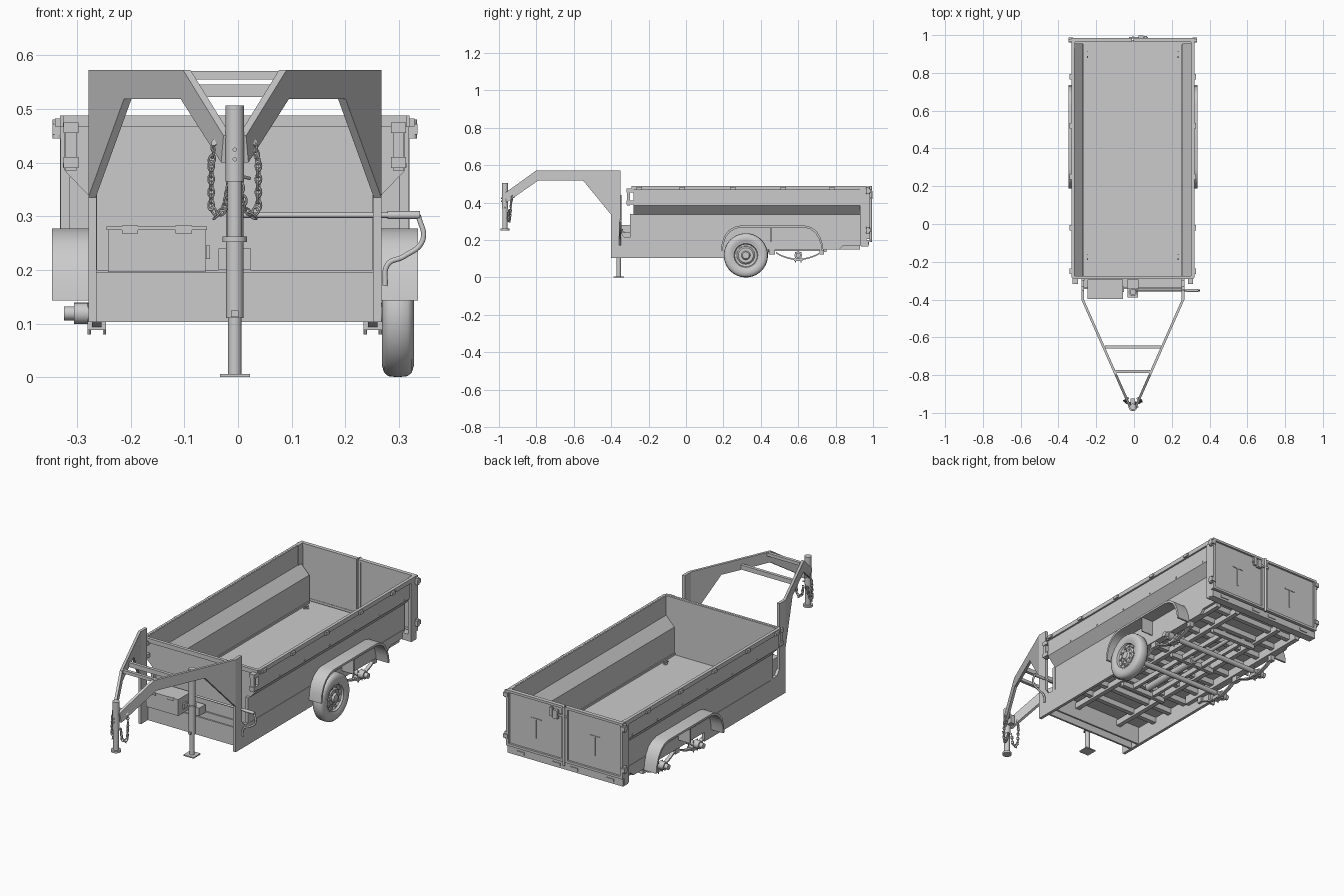
import bpy, bmesh, math
from mathutils import Vector, Matrix

if "Cube" in bpy.data.objects:
    bpy.data.objects.remove(bpy.data.objects["Cube"])

CX = -0.006  # body centre line (spare clearance for the crank on the right)


def finish(name, bm, smooth=False):
    bmesh.ops.recalc_face_normals(bm, faces=bm.faces)
    me = bpy.data.meshes.new(name)
    bm.to_mesh(me)
    bm.free()
    ob = bpy.data.objects.new(name, me)
    bpy.context.collection.objects.link(ob)
    ob.location.x = CX
    if smooth:
        bpy.ops.object.select_all(action='DESELECT')
        ob.select_set(True)
        bpy.context.view_layer.objects.active = ob
        bpy.ops.object.shade_smooth_by_angle(angle=math.radians(35))
    return ob


def add_box(bm, x0, x1, y0, y1, z0, z1):
    m = Matrix.Translation(((x0 + x1) / 2, (y0 + y1) / 2, (z0 + z1) / 2)) @ Matrix.Diagonal((x1 - x0, y1 - y0, z1 - z0, 1))
    bmesh.ops.create_cube(bm, size=1, matrix=m)


def add_cyl(bm, a, b, r, n=20):
    a, b = Vector(a), Vector(b)
    m = Matrix.Translation((a + b) / 2) @ (b - a).to_track_quat('Z', 'Y').to_matrix().to_4x4()
    bmesh.ops.create_cone(bm, cap_ends=True, segments=n, radius1=r, radius2=r, depth=(b - a).length, matrix=m)


def add_prism(bm, pts, vec):
    vec = Vector(vec)
    lo = [bm.verts.new(p) for p in pts]
    hi = [bm.verts.new(Vector(p) + vec) for p in pts]
    bm.faces.new(lo)
    bm.faces.new(hi)
    for i in range(len(lo)):
        j = (i + 1) % len(lo)
        bm.faces.new((lo[i], lo[j], hi[j], hi[i]))


def boxes(name, items):
    bm = bmesh.new()
    for b in items:
        add_box(bm, *b)
    return finish(name, bm)


def cyls(name, items, n=20):
    bm = bmesh.new()
    for c in items:
        add_cyl(bm, *c, n)
    return finish(name, bm, True)


def pipe(name, pts, r):
    cu = bpy.data.curves.new(name, 'CURVE')
    cu.dimensions, cu.bevel_depth, cu.bevel_resolution, cu.use_fill_caps = '3D', r, 3, True
    sp = cu.splines.new('BEZIER')
    sp.bezier_points.add(len(pts) - 1)
    for bp, p in zip(sp.bezier_points, pts):
        bp.co = p
        bp.handle_left_type = bp.handle_right_type = 'AUTO'
    ob = bpy.data.objects.new(name, cu)
    bpy.context.collection.objects.link(ob)
    ob.location.x = CX


def lathe_x(name, prof, x, y, z, n=48):
    bm = bmesh.new()
    vs = [bm.verts.new((px, 0, pr)) for px, pr in prof]
    es = [bm.edges.new(e) for e in zip(vs, vs[1:])]
    bmesh.ops.spin(bm, geom=vs + es, cent=(0, 0, 0), axis=(1, 0, 0), angle=math.tau, steps=n)
    bmesh.ops.remove_doubles(bm, verts=bm.verts, dist=1e-5)
    bmesh.ops.translate(bm, verts=bm.verts, vec=(x, y, z))
    return finish(name, bm, True)


# bin walls, stepped outwards half way up
outer = [(.271, .2), (.271, .337), (.317, .385), (.317, .487)]
inner = [(.309, .487), (.309, .388), (.263, .340), (.263, .2)]
for s, side in ((1, "right"), (-1, "left")):
    bm = bmesh.new()
    add_prism(bm, [(s * x, -.275, z) for x, z in outer + inner], (0, 1.23, 0))
    finish(side + "_bin_wall", bm)
bm = bmesh.new()
add_prism(bm, [(x, -.282, z) for x, z in outer] + [(-x, -.282, z) for x, z in outer[::-1]], (0, .008, 0))
finish("bin_front_wall", bm)
boxes("bin_floor", [(-.266, .266, -.276, .96, .193, .2)])
boxes("bin_top_rails", [(s * .32 - .006, s * .32 + .006, -.282, .96, .466, .488) for s in (-1, 1)]
      + [(-.32, .32, -.292, -.281, .466, .488)])

# tie-down rings in the floor and hooks along the rails
bm = bmesh.new()
for x in (-.24, .24):
    for y in (-.17, .9):
        add_cyl(bm, (x, y, .199), (x, y, .204), .012)
        add_box(bm, x - .003, x + .003, y - .02, y + .012, .203, .209)
finish("floor_tie_downs", bm, True)
ys = (-.25, -.02, .25, .52, .78)
boxes("rail_hooks", [(min(s * .322, s * .335), max(s * .322, s * .335), y - .014, y + .014, .467, .482) for s in (-1, 1) for y in ys])
cyls("side_rivets", [((s * .315, y, z), (s * .320, y, z), .004)
     for s in (-1, 1) for z in (.395,) for y in [-.11 + .2 * i for i in range(6)]], 10)

# front corner posts of the bin with hinge blocks
boxes("front_corner_posts", [(s * .305 - .01, s * .305 + .01, -.315, -.3, .385, .47) for s in (-1, 1)]
      + [(s * .305 - .014, s * .305 + .014, -.318, -.28, z, z + .02) for s in (-1, 1) for z in (.39, .455)]
      + [(s * .265 - .008, s * .265 + .008, -.3, -.28, .2, .34) for s in (-1, 1)])

# gooseneck side plates with uprights, and converging arms
plate = [(-.4, .103), (.25, .103), (.25, .15), (.82, .15), (.84, .17), (.95, .17), (.95, .21), (-.28, .21),
         (-.33, .215), (-.35, .24), (-.35, .572), (-.4, .572)]
arm = [(-.4, .572), (-.8, .572), (-.97, .45), (-.96, .4), (-.79, .518), (-.55, .518), (-.4, .335)]
arm_x = lambda y: .259 + (y + .4) * .252 / .57
for s, side in ((1, "right"), (-1, "left")):
    bm = bmesh.new()
    add_prism(bm, [(s * .258, y, z) for y, z in plate], (s * .015, 0, 0))
    finish(side + "_side_plate", bm)
    bm = bmesh.new()
    add_prism(bm, [(s * arm_x(y), y, z) for y, z in arm], (s * .014, 0, 0))
    finish(side + "_gooseneck_arm", bm)
boxes("gooseneck_crossbars", [(-arm_x(-.65), arm_x(-.65), -.658, -.642, .522, .545),
                              (-arm_x(-.78), arm_x(-.78), -.788, -.772, .555, .571)])

# coupler tube, socket and pins
cyls("coupler", [((0, -.968, .365), (0, -.968, .506), .017), ((0, -.968, .262), (0, -.968, .37), .0135),
                 ((0, -.968, .252), (0, -.968, .262), .023)], 28)
cyls("coupler_bolts", [((0, -.99, z), (0, -.98, z), .004) for z in (.406, .424)]
     + [((.01, -.968, .375), (.03, -.968, .37), .003)], 10)
boxes("coupler_gusset", [(-.012, .012, -.96, -.925, .41, .455)])

# safety chains from alternating torus links
def chain(name, path, n):
    bm = bmesh.new()
    pts = [Vector(p) for p in path]
    lens = [(b - a).length for a, b in zip(pts, pts[1:])]
    for k in range(n):
        d, i = sum(lens) * (k + .5) / n, 0
        while d > lens[i]:
            d -= lens[i]
            i += 1
        t = (pts[i + 1] - pts[i]).normalized()
        m = Matrix.Translation(pts[i] + t * d) @ t.to_track_quat('X', 'Y').to_matrix().to_4x4() \
            @ Matrix.Rotation(math.pi / 2 * (k % 2) + .4, 4, 'X') @ Matrix.Diagonal((1.5, 1, 1, 1))
        R, r, nu, nv = .0058, .0021, 12, 6
        ring = [[bm.verts.new(m @ Vector(((R + r * math.cos(v * math.tau / nv)) * math.cos(u * math.tau / nu),
                 (R + r * math.cos(v * math.tau / nv)) * math.sin(u * math.tau / nu), r * math.sin(v * math.tau / nv))))
                 for v in range(nv)] for u in range(nu)]
        for u in range(nu):
            for v in range(nv):
                U, V = (u + 1) % nu, (v + 1) % nv
                bm.faces.new((ring[u][v], ring[U][v], ring[U][V], ring[u][V]))
    finish(name, bm, True)


for s, side in ((1, "right"), (-1, "left")):
    chain(side + "_safety_chain", [(s * .036, -.93, .435), (s * .044, -.935, .4), (s * .044, -.94, .32),
          (s * .034, -.945, .3), (s * .02, -.95, .312), (s * .01, -.945, .36)], 17)
    cyls(side + "_chain_eye", [((s * .025, -.92, .43), (s * .038, -.935, .438), .007)], 12)

# front cross beam and shelf, tool box with lid
boxes("front_cross_beam", [(-.262, .262, -.345, -.335, .103, .195), (-.262, .262, -.345, -.28, .148, .154),
                           (-.262, .262, -.29, -.28, .103, .2)])
boxes("tool_box", [(-.236, -.055, -.392, -.295, .196, .274)])
boxes("tool_box_lid", [(-.239, -.052, -.396, -.293, .274, .281), (-.054, -.046, -.36, -.33, .22, .245)]
      + [(x, x + .03, -.398, -.39, .268, .283) for x in (-.21, -.11)])

# landing jack with crank shaft, and hose
cyls("landing_jack", [((0, -.36, .11), (0, -.36, .44), .016), ((0, -.36, .003), (0, -.36, .25), .0125),
                      ((0, -.36, .252), (0, -.36, .259), .022)], 24)
boxes("jack_foot", [(-.028, .028, -.388, -.332, 0, .006), (-.007, .007, -.38, -.372, .112, .124)])
boxes("jack_mount", [(-.03, .03, -.345, -.295, .2, .24)])
cyls("crank_shaft", [((.01, -.352, .302), (.29, -.352, .302), .005), ((.285, -.352, .302), (.345, -.352, .302), .0075)], 14)
pipe("crank_handle", [(.342, -.352, .302), (.35, -.352, .255), (.315, -.352, .225), (.285, -.352, .21), (.28, -.352, .17)], .005)

# chassis underside: rails, crossmembers and hoist frame
boxes("chassis_rails", [(s * .13 - .012, s * .13 + .012, -.28, .93, .155, .185) for s in (-1, 1)]
      + [(s * .248 - .012, s * .248 + .012, .1, .93, .15, .193) for s in (-1, 1)])
boxes("crossmembers", [(-.258, .258, y - .012, y + .012, .165, .193) for y in [-.16 + .115 * i for i in range(10)]])
boxes("hoist_frame", [(s * .06 - .008, s * .06 + .008, .05, .75, .14, .165) for s in (-1, 1)]
      + [(-.13, .13, y, y + .02, .135, .16) for y in (.05, .42, .73)])
cyls("hoist_cylinder", [((0, .1, .155), (0, .45, .155), .018), ((0, .45, .155), (0, .72, .155), .01)])

# axles with hubs, leaf springs and hangers
AXLES = (.32, .6)
cyls("axles", [((-.28, y, .119), (.28, y, .119), .013) for y in AXLES])
cyls("axle_hubs", [((s * .27, y, .119), (s * .30, y, .119), .02) for s in (-1, 1) for y in AXLES]
     + [((s * .30, y, .119), (s * .318, y, .119), .013) for s in (-1, 1) for y in AXLES])
bm = bmesh.new()
for s in (-1, 1):
    for y in AXLES:
        arc = [(y + .12 * i / 4, .100 + .036 * (i / 4) ** 2) for i in range(-4, 5)]
        add_prism(bm, [(s * .257 - .009, a, b) for a, b in arc] + [(s * .257 - .009, a, b - .008) for a, b in arc[::-1]], (.018, 0, 0))
        add_box(bm, s * .257 - .017, s * .257 + .017, y - .022, y + .022, .088, .104)
        for dx in (-.014, .014):
            for dy in (-.015, .015):
                add_cyl(bm, (s * .257 + dx, y + dy, .08), (s * .257 + dx, y + dy, .137), .003, 8)
    for y in (.195, .455, .465, .725):
        add_box(bm, s * .257 - .012, s * .257 + .012, y - .012, y + .012, .123, .165)
finish("leaf_springs", bm)

# fenders over both axles
arch = [(.187, .143), (.192, .185), (.205, .222), (.228, .252), (.258, .27), (.29, .277), (.635, .277), (.67, .268),
        (.698, .248), (.718, .215), (.73, .18), (.735, .143)]
cen = Vector((.46, .143))
back = [(cen.x + (y - cen.x) * .965, .143 + (z - .143) * .925) for y, z in arch[::-1]]
for s, side in ((1, "right"), (-1, "left")):
    bm = bmesh.new()
    add_prism(bm, [(s * .272, y, z) for y, z in arch + back], (s * .069, 0, 0))
    finish(side + "_fender", bm, True)
    boxes(side + "_fender_brace", [(min(s * .272, s * .338), max(s * .272, s * .338), .452, .458, .19, .27)])

# the single mounted wheel, front axle right side
lathe_x("tyre", [(-.024, .068), (-.029, .08), (-.03, .095), (-.026, .109), (-.018, .116), (0, .118), (.018, .116),
                 (.026, .109), (.03, .095), (.029, .08), (.024, .068), (-.024, .068)], .304, .32, .118, 56)
lathe_x("wheel_rim", [(-.023, .068), (.026, .07), (.026, .064), (.016, .06), (.01, .048), (.018, .04), (.018, .024),
                      (.028, .018), (.028, 0)], .304, .32, .118, 40)
cyls("wheel_bolts", [((.32, .32 + .032 * math.cos(a), .118 + .032 * math.sin(a)),
                      (.327, .32 + .032 * math.cos(a), .118 + .032 * math.sin(a)), .004) for a in [i * math.tau / 8 for i in range(8)]]
     + [((.312, .32 + .053 * math.cos(a), .118 + .053 * math.sin(a)),
         (.322, .32 + .053 * math.cos(a), .118 + .053 * math.sin(a)), .006) for a in [i * math.tau / 10 for i in range(10)]], 8)

# rear frame and double tailgate doors
boxes("rear_frame", [(s * .316 - .009, s * .316 + .009, .93, .966, .17, .488) for s in (-1, 1)]
      + [(-.324, .324, .935, .975, .165, .2)])
boxes("rear_lights", [(x - .022, x + .022, .974, .979, .176, .19) for x in (-.25, -.05, .05, .25)])
for s, side in ((1, "right"), (-1, "left")):
    a, b = sorted((s * .004, s * .326))
    boxes(side + "_tailgate", [(a + .005, b - .005, .966, .974, .21, .483), (a, b, .964, .984, .205, .217), (a, b, .964, .984, .475, .487),
                               (a, a + .014, .964, .984, .205, .487), (b - .014, b, .964, .984, .205, .487)])
    c = s * .165
    boxes(side + "_tailgate_stop", [(c - .03, c + .03, .973, .977, .375, .38), (c - .003, c + .003, .973, .977, .28, .38)])
    cyls(side + "_tailgate_hinges", [((s * .331, .972, z), (s * .331, .972, z + .035), .009) for z in (.235, .445)], 14)
boxes("tailgate_hinge_straps", [(s * .328 - .012, s * .328 + .012, .962, .988, z, z + .02) for s in (-1, 1) for z in (.242, .452)])
boxes("tailgate_latch", [(-.02, .08, .984, .99, .435, .446), (.03, .055, .982, .998, .42, .462), (.06, .075, .984, .994, .425, .47)])
cyls("latch_bar", [((0, .988, .19), (0, .988, .488), .006)], 12)
